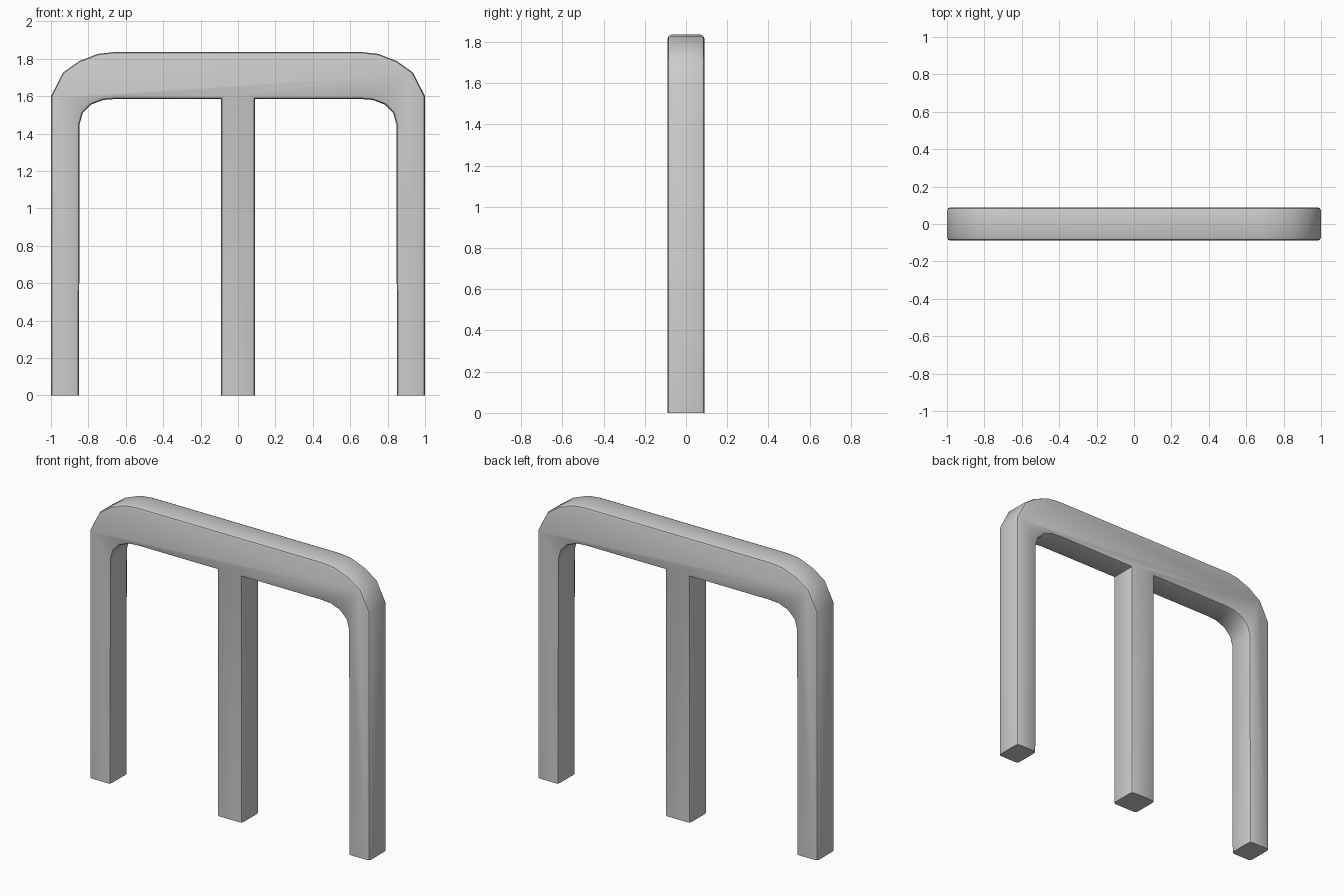
import bpy, bmesh, math

if "Cube" in bpy.data.objects:
    bpy.data.objects.remove(bpy.data.objects["Cube"])

HALF_DEPTH = 0.089

# Left half of the silhouette (x, z): middle post, inner arch, left leg, outer shoulder
half = [(-0.09, 0), (-0.09, 1.585),
        (-0.65, 1.585), (-0.72, 1.58), (-0.785, 1.555), (-0.83, 1.51), (-0.847, 1.45),
        (-0.85, 0), (-1, 0),
        (-1, 1.6), (-0.935, 1.727), (-0.85, 1.787), (-0.75, 1.826), (-0.67, 1.835)]
outline = half + [(-x, z) for x, z in reversed(half)]

# Extrude the silhouette front to back
bm = bmesh.new()
face = bm.faces.new([bm.verts.new((x, -HALF_DEPTH, z)) for x, z in outline])
ext = bmesh.ops.extrude_face_region(bm, geom=[face], use_keep_orig=True)
bmesh.ops.translate(bm, vec=(0, 2 * HALF_DEPTH, 0),
                    verts=[g for g in ext["geom"] if isinstance(g, bmesh.types.BMVert)])
bmesh.ops.recalc_face_normals(bm, faces=bm.faces)

# Soften the front and back rims, leaving the feet flat
rims = [e for e in bm.edges
        if abs(e.verts[0].co.y - e.verts[1].co.y) < 1e-5
        and max(v.co.z for v in e.verts) > 0.01]
bmesh.ops.bevel(bm, geom=rims, offset=0.018, segments=2, profile=0.5, affect='EDGES')
bmesh.ops.recalc_face_normals(bm, faces=bm.faces)

mesh = bpy.data.meshes.new("three_legged_frame")
bm.to_mesh(mesh)
bm.free()
frame = bpy.data.objects.new("three_legged_frame", mesh)
bpy.context.collection.objects.link(frame)

# Smooth the rounded shoulders, keep hard edges
bpy.context.view_layer.objects.active = frame
frame.select_set(True)
bpy.ops.object.shade_smooth_by_angle(angle=math.radians(35))
